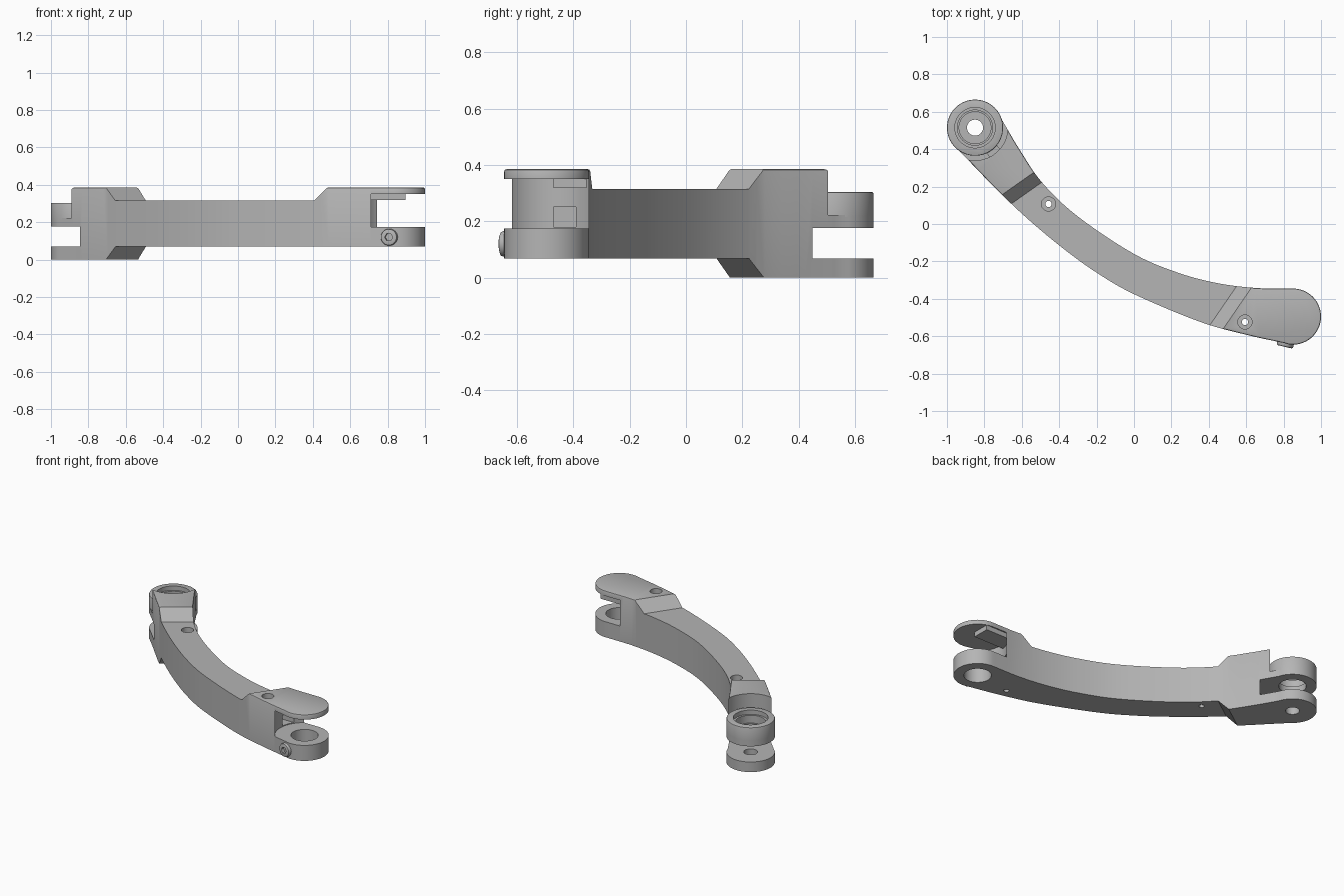
import bpy, bmesh, math
from mathutils import Vector, Matrix

if "Cube" in bpy.data.objects:
    bpy.data.objects.remove(bpy.data.objects["Cube"])

grey = bpy.data.materials.new("plain grey")
grey.diffuse_color = (0.46, 0.46, 0.46, 1)
grey.use_nodes = True
grey.node_tree.nodes["Principled BSDF"].inputs["Base Color"].default_value = grey.diffuse_color

LEFT, RIGHT, R = (-0.85, 0.515), (0.85, -0.495), 0.15


def finish(name, bm):
    bmesh.ops.recalc_face_normals(bm, faces=bm.faces)
    me = bpy.data.meshes.new(name)
    bm.to_mesh(me)
    bm.free()
    ob = bpy.data.objects.new(name, me)
    bpy.context.collection.objects.link(ob)
    me.materials.append(grey)
    return ob


def prism(name, outline, z0, z1, edge=0.0):
    """Extrude a flat outline, optionally rounding the top rim."""
    bm = bmesh.new()
    face = bm.faces.new([bm.verts.new((x, y, z0)) for x, y in outline])
    out = bmesh.ops.extrude_face_region(bm, geom=[face])["geom"]
    top = [v for v in out if isinstance(v, bmesh.types.BMVert)]
    bmesh.ops.translate(bm, verts=top, vec=(0, 0, z1 - z0))
    bmesh.ops.recalc_face_normals(bm, faces=bm.faces)
    if edge:
        rim = [e for e in bm.edges if all(abs(v.co.z - z1) < 1e-5 for v in e.verts)]
        bmesh.ops.bevel(bm, geom=rim, offset=edge, segments=2, affect='EDGES', profile=0.5)
    return finish(name, bm)


def arc(c, r, a0, a1, n):
    angles = [math.radians(a0 + (a1 - a0) * i / n) for i in range(n + 1)]
    return [(c[0] + r * math.cos(a), c[1] + r * math.sin(a)) for a in angles]


def disc(name, c, r, z0, z1, n=48, edge=0.0):
    return prism(name, arc(c, r, 0, 360, n)[:-1], z0, z1, edge)


def hull(name, points):
    bm = bmesh.new()
    for p in points:
        bm.verts.new(p)
    bmesh.ops.convex_hull(bm, input=bm.verts)
    return finish(name, bm)


def box(name, x0, x1, y0, y1, z0, z1):
    return prism(name, [(x0, y0), (x1, y0), (x1, y1), (x0, y1)], z0, z1)


def cut(ob, cutter):
    mod = ob.modifiers.new("cut", 'BOOLEAN')
    mod.operation, mod.solver, mod.object = 'DIFFERENCE', 'EXACT', cutter
    bpy.context.view_layer.objects.active = ob
    bpy.ops.object.modifier_apply(modifier=mod.name)
    bpy.data.objects.remove(cutter, do_unlink=True)


def curve(pts, steps=6):
    """Smooth curve through the points."""
    p = [Vector(q) for q in pts]
    p = [2 * p[0] - p[1]] + p + [2 * p[-1] - p[-2]]
    res = []
    for a, b, c, d in zip(p, p[1:], p[2:], p[3:]):
        for i in range(steps):
            t = i / steps
            v = 0.5 * (2 * b + (c - a) * t + (2 * a - 5 * b + 4 * c - d) * t * t
                       + (3 * b - a - 3 * c + d) * t ** 3)
            res.append((v.x, v.y))
    return res + [tuple(p[-2])]


# Curved arm outline with a round joint at each end
upper = curve([(-0.705, 0.555), (-0.61, 0.395), (-0.49, 0.22), (-0.3, 0.04), (0, -0.16),
               (0.24, -0.262), (0.45, -0.317), (0.65, -0.342), (0.84, -0.345)])
lower = curve([(0.81, -0.638), (0.6, -0.592), (0.35, -0.522), (0, -0.375), (-0.2, -0.26),
               (-0.38, -0.13), (-0.56, 0.02), (-0.72, 0.17), (-0.88, 0.335), (-0.955, 0.41)])
outline = upper + arc(RIGHT, R, 88, -100, 30) + lower + arc(LEFT, R, 220, 24, 34)
arm = prism("curved_arm", outline, 0, 0.385, 0.008)

# Lower the middle of the top between two ramps
l1, l2 = (-0.83, -0.015), (-0.32, 0.345)
r1, r2 = (0.30, -0.695), (0.78, 0.005)
low = [(*p, 0.315) for p in (l1, l2, r1, r2)]
high = [(x - 0.056, y + 0.062, 0.4) for x, y in (l1, l2)]
high += [(x + 0.103, y, 0.4) for x, y in (r1, r2)]
cut(arm, hull("top_cutter", low + high))

# Raise the underside everywhere right of the left ramp
far = [(0, -0.95), (1.2, -0.95), (1.2, 0.4)]
low = [(*p, 0.069) for p in [l1, l2] + far]
high = [(x - 0.056, y + 0.062, -0.015) for x, y in (l1, l2)]
high += [(*p, -0.015) for p in far]
cut(arm, hull("bottom_cutter", low + high))

# Left joint: slot, clearance above the socket plate and pin holes
cut(arm, disc("slot_cutter", LEFT, 0.218, 0.069, 0.176, 64))
cut(arm, disc("socket_cutter", LEFT, 0.175, 0.222, 0.5, 64))
cut(arm, disc("plate_hole_cutter", LEFT, 0.085, 0.15, 0.25))
cut(arm, disc("pin_hole_cutter", LEFT, 0.043, -0.1, 0.1, 32))

# Right joint: fork gap, bearing hole and recess in the end wall
cut(arm, disc("fork_cutter", RIGHT, 0.185, 0.175, 0.351, 64))
cut(arm, disc("bearing_cutter", RIGHT, 0.085, 0.03, 0.2))
cut(arm, box("recess_cutter", 0.6, 0.75, -0.47, -0.39, 0.18, 0.25))

# Counterbored screw holes through the arm
for x, y, depth in [(-0.457, 0.107, 0.24), (0.593, -0.524, 0.3)]:
    cut(arm, disc("counterbore_cutter", (x, y), 0.038, depth, 0.5, 24))
    cut(arm, disc("screw_hole_cutter", (x, y), 0.017, -0.1, 0.45, 16))

# Socket ring of the left joint, keyed to the arm
ring = disc("socket_ring", LEFT, R, 0.215, 0.304, 64, 0.006)
cut(ring, disc("ring_cutter", LEFT, 0.108, 0.2, 0.4))
step = disc("socket_step", LEFT, 0.112, 0.215, 0.275)
cut(step, disc("step_cutter", LEFT, 0.094, 0.2, 0.4))
key = box("socket_key", -0.035, 0.035, -0.19, -0.13, 0.215, 0.285)
key.matrix_world = Matrix.Translation((*LEFT, 0)) @ Matrix.Rotation(math.radians(38), 4, 'Z')

# Lip under the rear of the upper fork plate
box("fork_lip", 0.66, 0.895, -0.47, -0.353, 0.318, 0.355)

# Side screw with a hollow socket
screw = disc("side_screw", (0, 0), 0.045, -0.03, 0.02, 32, 0.008)
cut(screw, disc("screw_socket_cutter", (0, 0), 0.022, 0.002, 0.1, 6))
normal = Vector((-0.23, -0.97, 0)).normalized()
screw.matrix_world = (Matrix.Translation((0.81, -0.637, 0.12))
                      @ normal.to_track_quat('Z', 'Y').to_matrix().to_4x4())

# Smooth round walls, keep edges crisp
bpy.ops.object.select_all(action='SELECT')
bpy.context.view_layer.objects.active = arm
bpy.ops.object.shade_smooth_by_angle(angle=math.radians(30))
